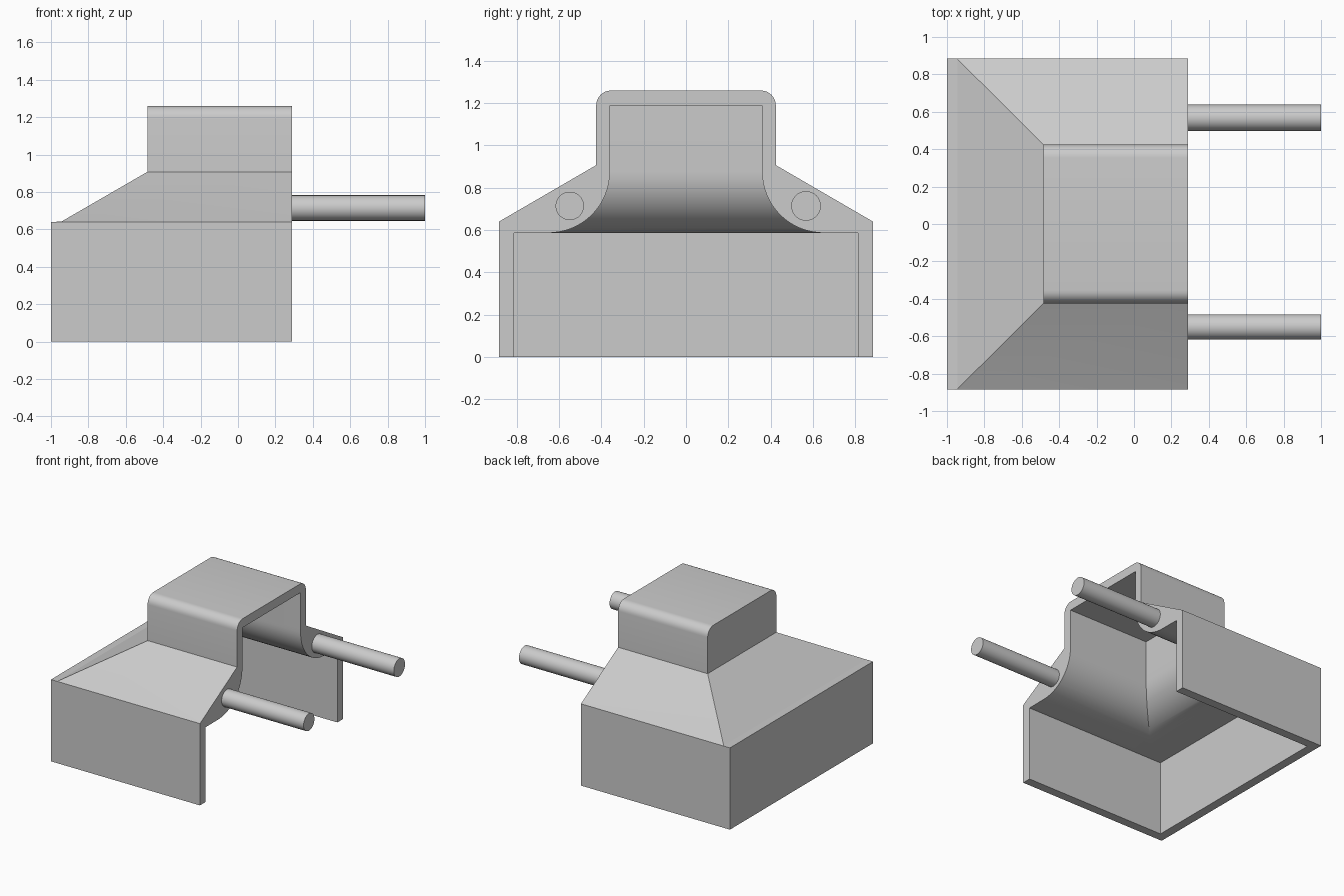
import bpy, bmesh, math

cube = bpy.data.objects.get("Cube")
if cube:
    bpy.data.objects.remove(cube, do_unlink=True)

grey = bpy.data.materials.new("light_grey")
grey.use_nodes = True
colour = (0.6, 0.6, 0.6, 1)
grey.diffuse_color = colour
grey.node_tree.nodes["Principled BSDF"].inputs["Base Color"].default_value = colour

FRONT = 0.29  # x of the open end


def loft(name, rings, x_open):
    """Stack of rectangles, each (back x, half width, z), skinned and capped."""
    bm = bmesh.new()
    loops = [[bm.verts.new(p) for p in ((x, -y, z), (x_open, -y, z), (x_open, y, z), (x, y, z))]
             for x, y, z in rings]
    for low, high in zip(loops, loops[1:]):
        for i in range(4):
            j = (i + 1) % 4
            bm.faces.new((low[i], low[j], high[j], high[i]))
    bm.faces.new(loops[0][::-1])
    bm.faces.new(loops[-1])
    bmesh.ops.recalc_face_normals(bm, faces=bm.faces)
    mesh = bpy.data.meshes.new(name)
    bm.to_mesh(mesh)
    bm.free()
    mesh.materials.append(grey)
    obj = bpy.data.objects.new(name, mesh)
    bpy.context.collection.objects.link(obj)
    return obj


def activate(obj):
    bpy.ops.object.select_all(action='DESELECT')
    obj.select_set(True)
    bpy.context.view_layer.objects.active = obj


def quarter(steps):
    return [math.pi / 2 * i / steps for i in range(steps + 1)]


# Outer hood: box, sloped shoulder, upper box with rounded long edges
r = 0.07
outer = [(-1, 0.885, 0), (-1, 0.885, 0.64), (-0.945, 0.883, 0.641), (-0.485, 0.425, 0.907)]
outer += [(-0.485, 0.425 - r + r * math.cos(a), 1.26 - r + r * math.sin(a)) for a in quarter(8)]
hood = loft("hood", outer, FRONT)

# Hollow: wide chamber flaring up through a curved throat
R = 0.29
inner = [(-0.93, 0.815, -0.1), (-0.93, 0.815, 0.585)]
inner += [(-0.705 + R * math.sin(a), 0.65 - R * math.sin(a), 0.877 - R * math.cos(a))
          for a in quarter(16)]
inner[2] = (-0.705, 0.65, 0.586)
inner.append((-0.415, 0.36, 1.19))
hollow = loft("hollow_cutter", inner, FRONT + 0.3)
hollow.hide_render = True

cut = hood.modifiers.new("hollow", 'BOOLEAN')
cut.operation = 'DIFFERENCE'
cut.solver = 'EXACT'
cut.object = hollow
activate(hood)
bpy.ops.object.modifier_apply(modifier=cut.name)
bpy.data.objects.remove(hollow, do_unlink=True)
bpy.ops.object.shade_smooth_by_angle(angle=math.radians(20))

# Two rods on the open end
for name, y, radius in (("left_rod", 0.568, 0.07), ("right_rod", -0.55, 0.067)):
    start = FRONT - 0.02
    bpy.ops.mesh.primitive_cylinder_add(vertices=48, radius=radius, depth=1 - start,
                                        location=((1 + start) / 2, y, 0.714),
                                        rotation=(0, math.pi / 2, 0))
    rod = bpy.context.object
    rod.name = name
    rod.data.materials.append(grey)
    bpy.ops.object.shade_smooth_by_angle(angle=math.radians(30))
